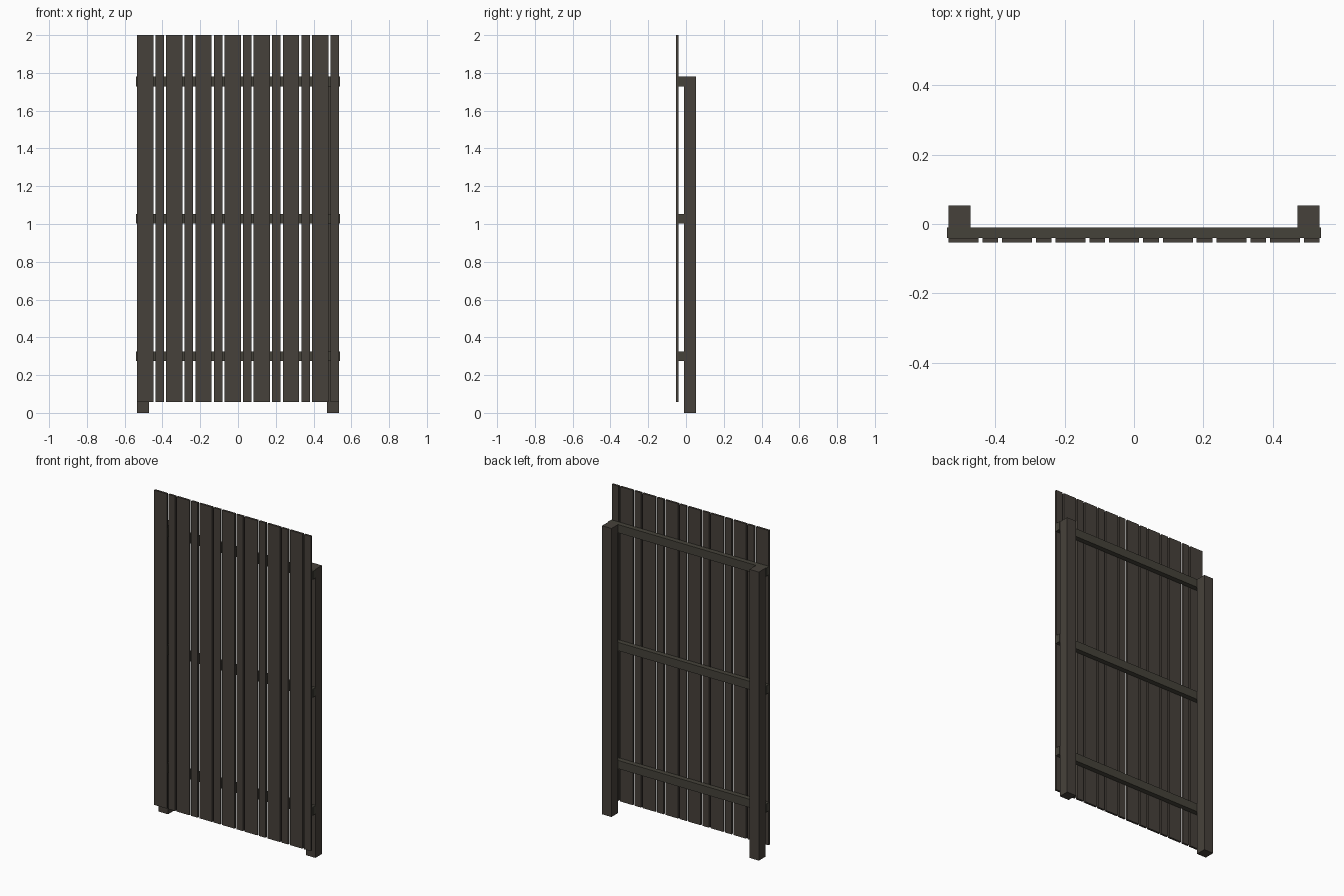
import bpy

cube = bpy.data.objects.get("Cube")
if cube:
    bpy.data.objects.remove(cube, do_unlink=True)


def make_material(name, rgb):
    mat = bpy.data.materials.new(name)
    mat.use_nodes = True
    color = (*rgb, 1.0)
    mat.diffuse_color = color
    bsdf = next(n for n in mat.node_tree.nodes if n.type == "BSDF_PRINCIPLED")
    bsdf.inputs["Base Color"].default_value = color
    bsdf.inputs["Roughness"].default_value = 0.9
    return mat


def box(name, low, high, mat):
    """Axis-aligned timber between two opposite corners."""
    bpy.ops.mesh.primitive_cube_add(size=1)
    obj = bpy.context.object
    obj.name = name
    for v in obj.data.vertices:
        v.co = [b if c > 0 else a for c, a, b in zip(v.co, low, high)]
    obj.data.materials.append(mat)
    return obj


brown = make_material("dark_brown_wood", (0.062, 0.053, 0.043))
olive = make_material("dark_olive_wood", (0.060, 0.055, 0.042))

HALF_WIDTH = 0.535
FRONT, RAIL_FRONT, RAIL_BACK, BACK = -0.054, -0.041, -0.010, 0.054
WIDE, NARROW, GAP = 0.0865, 0.045, 0.0114
POST_WIDTH, POST_TOP, RAIL_HEIGHT = 0.064, 1.78, 0.051

# Two square posts behind the rails
for side, x in (("right", -HALF_WIDTH), ("left", HALF_WIDTH - POST_WIDTH)):
    box(side + "_post", (x, RAIL_BACK, 0), (x + POST_WIDTH, BACK, POST_TOP), brown)

# Three horizontal rails, slightly longer than the boarding
for label, top in (("bottom", 0.325), ("middle", 1.053), ("top", POST_TOP)):
    box(label + "_rail", (-0.539, RAIL_FRONT, top - RAIL_HEIGHT),
        (0.539, RAIL_BACK, top), olive)

# Alternating wide and narrow vertical boards
pitch = (2 * HALF_WIDTH - WIDE - NARROW - GAP) / 6
for i in range(7):
    x = -HALF_WIDTH + i * pitch
    for label, start, width in (("wide", x, WIDE), ("narrow", x + WIDE + GAP, NARROW)):
        box(f"{label}_board_{i + 1}", (start, FRONT, 0.058),
            (start + width, RAIL_FRONT, 2.0), brown)
